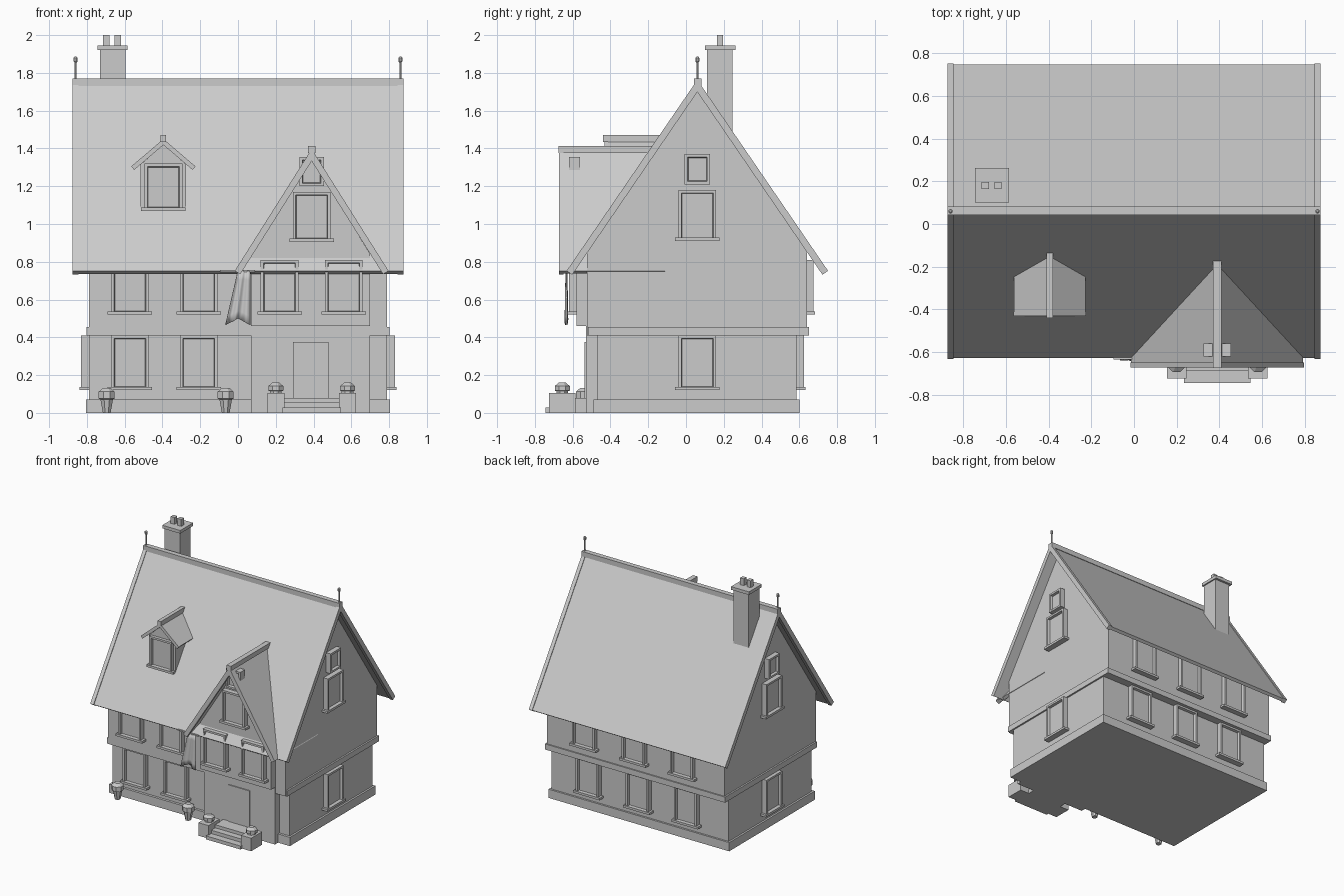
import bpy, bmesh, math
from mathutils import Matrix, Vector

old = bpy.data.objects.get("Cube")
if old:
    bpy.data.objects.remove(old, do_unlink=True)

clay = bpy.data.materials.new("plain_grey")
clay.use_nodes = True
clay.diffuse_color = (0.6, 0.6, 0.6, 1)
clay.node_tree.nodes["Principled BSDF"].inputs["Base Color"].default_value = clay.diffuse_color


def finish(name, bm):
    bmesh.ops.recalc_face_normals(bm, faces=bm.faces)
    mesh = bpy.data.meshes.new(name)
    bm.to_mesh(mesh)
    bm.free()
    mesh.materials.append(clay)
    obj = bpy.data.objects.new(name, mesh)
    bpy.context.collection.objects.link(obj)
    return obj


def add_box(bm, x, y, z):
    size = Vector((x[1] - x[0], y[1] - y[0], z[1] - z[0]))
    mid = Vector((x[0] + x[1], y[0] + y[1], z[0] + z[1])) / 2
    return bmesh.ops.create_cube(bm, matrix=Matrix.Translation(mid) @ Matrix.Diagonal(size.to_4d()))["verts"]


def box(name, x, y, z):
    bm = bmesh.new()
    add_box(bm, x, y, z)
    return finish(name, bm)


def prism(name, profile, along, start, end):
    """Extrude a (side, height) profile along the x or y axis."""
    bm = bmesh.new()
    place = (lambda s, h: (start, s, h)) if along == "x" else (lambda s, h: (s, start, h))
    face = bm.faces.new([bm.verts.new(place(s, h)) for s, h in profile])
    new = bmesh.ops.extrude_face_region(bm, geom=[face])["geom"]
    step = Vector((end - start, 0, 0)) if along == "x" else Vector((0, end - start, 0))
    bmesh.ops.translate(bm, vec=step, verts=[g for g in new if isinstance(g, bmesh.types.BMVert)])
    return finish(name, bm)


def chevron(name, mid, half, top, eave, thick, along, start, end):
    """Two sloping roof slabs meeting at a ridge."""
    length = math.hypot(half, top - eave)
    dx, dz = thick * (top - eave) / length, thick * half / length
    right = [(half, eave), (half - dx, eave - dz)]
    profile = [(0, top)] + right + [(0, top - thick * length / half)]
    profile += [(-s, h) for s, h in reversed(right)]
    prism(name, [(mid + s, h) for s, h in profile], along, start, end)


def gable_block(name, a, b, base, shoulder, mid, peak, along, start, end):
    prism(name, [(a, base), (b, base), (b, shoulder), (mid, peak), (a, shoulder)], along, start, end)


def window(name, spot, turn, width=0.2, height=0.29, depth=0.04, sill=True):
    """Framed window with sunk pane; spot is the bottom centre on the wall."""
    bm = bmesh.new()
    verts = add_box(bm, (-width / 2, width / 2), (-depth, 0.02), (0, height))
    front = min({f for v in verts for f in v.link_faces}, key=lambda f: f.calc_center_median().y)
    bmesh.ops.inset_region(bm, faces=[front], thickness=0.022)
    bmesh.ops.inset_region(bm, faces=[front], thickness=0.006, depth=-0.02)
    if sill:
        add_box(bm, (-width / 2 - 0.018, width / 2 + 0.018), (-depth - 0.008, 0.01), (0, 0.018))
    bm.transform(Matrix.Translation(spot) @ Matrix.Rotation(math.radians(turn), 4, "Z"))
    finish(name, bm)


def lathe(name, x, y, rings, sides=8):
    """Stack of (radius, height) rings closed at both ends."""
    bm = bmesh.new()
    loops = []
    for r, h in rings:
        angles = [math.tau * (i + 0.5) / sides for i in range(sides)]
        loops.append([bm.verts.new((x + r * math.cos(a), y + r * math.sin(a), h)) for a in angles])
    for low, high in zip(loops, loops[1:]):
        for i in range(sides):
            j = (i + 1) % sides
            bm.faces.new((low[i], low[j], high[j], high[i]))
    bm.faces.new(loops[0])
    bm.faces.new(loops[-1])
    finish(name, bm)


# Walls: plinth, ground floor, floor band, upper floor with gable ends
box("plinth", (-0.805, 0.805), (-0.49, 0.6), (0, 0.07))
box("ground_floor_walls", (-0.79, 0.79), (-0.47, 0.585), (0.05, 0.42))
box("floor_band", (-0.803, 0.803), (-0.52, 0.65), (0.41, 0.455))
gable_block("upper_walls", -0.525, 0.64, 0.41, 0.86, 0.06, 1.71, "x", -0.79, 0.79)

# Entrance block with overhanging bay and cross gable
box("entrance_walls", (0.07, 0.7), (-0.53, -0.4), (0, 0.47))
gable_block("bay_walls", 0.07, 0.7, 0.46, 0.84, 0.39, 1.34, "y", -0.58, -0.25)
box("door", (0.29, 0.48), (-0.538, -0.52), (0.08, 0.375))

# Main roof with edge boards, ridge cap and finials
chevron("main_roof", 0.06, 0.687, 1.755, 0.75, 0.025, "x", -0.85, 0.85)
box("main_ridge_cap", (-0.875, 0.875), (0.042, 0.082), (1.73, 1.77))
for side, label in ((-1, "right"), (1, "left")):
    chevron("edge_board_" + label, 0.06, 0.692, 1.763, 0.752, 0.036, "x", side * 0.845, side * 0.875)
    lathe("finial_" + label, side * 0.86, 0.06,
          [(0.006, 1.76), (0.006, 1.855), (0.011, 1.86), (0.011, 1.88), (0.005, 1.886)])

# Cross gable roof
chevron("cross_roof", 0.39, 0.403, 1.39, 0.75, 0.025, "y", -0.65, -0.11)
chevron("cross_edge_board", 0.39, 0.407, 1.397, 0.752, 0.034, "y", -0.672, -0.648)
box("cross_ridge_cap", (0.37, 0.41), (-0.675, -0.17), (1.375, 1.413))

# Small roof dormer
gable_block("dormer_walls", -0.515, -0.275, 1.05, 1.315, -0.395, 1.42, "y", -0.4, -0.15)
chevron("dormer_roof", -0.395, 0.167, 1.445, 1.305, 0.02, "y", -0.415, -0.15)
chevron("dormer_edge_board", -0.395, 0.17, 1.45, 1.305, 0.024, "y", -0.432, -0.412)
box("dormer_ridge_cap", (-0.41, -0.38), (-0.44, -0.135), (1.435, 1.472))
window("dormer_window", (-0.395, -0.4, 1.07), 0, height=0.25, depth=0.025)

# Chimney
box("chimney_stack", (-0.73, -0.595), (0.11, 0.245), (1.35, 1.93))
box("chimney_cap", (-0.745, -0.585), (0.1, 0.263), (1.92, 1.945))
for i, x in enumerate((-0.697, -0.637)):
    box(f"chimney_pot_{i + 1}", (x - 0.017, x + 0.017), (0.163, 0.197), (1.94, 2.0))

# Front windows
for i, x in enumerate((-0.572, -0.208)):
    window(f"front_lower_window_{i + 1}", (x, -0.47, 0.12), 0)
    window(f"front_upper_window_{i + 1}", (x, -0.525, 0.52), 0)
for i, x in enumerate((0.22, 0.56)):
    window(f"bay_window_{i + 1}", (x, -0.58, 0.52), 0)
window("gable_window", (0.39, -0.58, 0.905), 0, height=0.265)
window("gable_small_window", (0.39, -0.58, 1.2), 0, 0.13, 0.155, sill=False)

# Back windows
for i, x in enumerate((0.445, 0, -0.43)):
    window(f"back_lower_window_{i + 1}", (x, 0.585, 0.12), 180)
    window(f"back_upper_window_{i + 1}", (x, 0.64, 0.52), 180, depth=0.035)

# Side windows
for side, label in ((-1, "right"), (1, "left")):
    for part, height, z in (("lower", 0.29, 0.12), ("attic", 0.27, 0.91)):
        window(f"{label}_{part}_window", (side * 0.79, 0.06, z), side * 90, height=height)
    window(f"{label}_small_window", (side * 0.79, 0.06, 1.21), side * 90, 0.135, 0.16, sill=False)

# Entrance steps, pillars and planters
box("lower_step", (0.235, 0.545), (-0.745, -0.5), (0, 0.028))
box("middle_step", (0.24, 0.54), (-0.69, -0.5), (0, 0.055))
box("upper_step", (0.24, 0.54), (-0.64, -0.5), (0, 0.08))
for i, x in enumerate((0.2, 0.58)):
    box(f"step_pillar_{i + 1}", (x - 0.045, x + 0.045), (-0.725, -0.585), (0, 0.105))
    lathe(f"pillar_planter_{i + 1}", x, -0.655,
          [(0.034, 0.1), (0.034, 0.115), (0.043, 0.118), (0.043, 0.142), (0.02, 0.16)])
for i, x in enumerate((-0.695, -0.065)):
    lathe(f"floor_planter_{i + 1}", x, -0.54,
          [(0.022, 0), (0.036, 0.072), (0.046, 0.075), (0.046, 0.112), (0.022, 0.132)])

# Hanging cloth banner on a rod
box("banner_rod", (-0.095, 0.09), (-0.636, -0.626), (0.746, 0.756))
bm = bmesh.new()
bmesh.ops.create_grid(bm, x_segments=16, y_segments=6, size=1)
for v in bm.verts:
    u, t = v.co.x, (v.co.y + 1) / 2
    left = -0.065 + 0.065 * t
    bottom = 0.465 + 0.035 * (1 - abs(u))
    v.co = (left + (0.065 - left) * (u + 1) / 2,
            -0.635 + 0.008 * (1 - 0.6 * t) * math.sin(u * 7),
            bottom + (0.75 - bottom) * t)
for f in bm.faces:
    f.smooth = True
banner = finish("banner", bm)
banner.modifiers.new("thickness", "SOLIDIFY").thickness = 0.004
